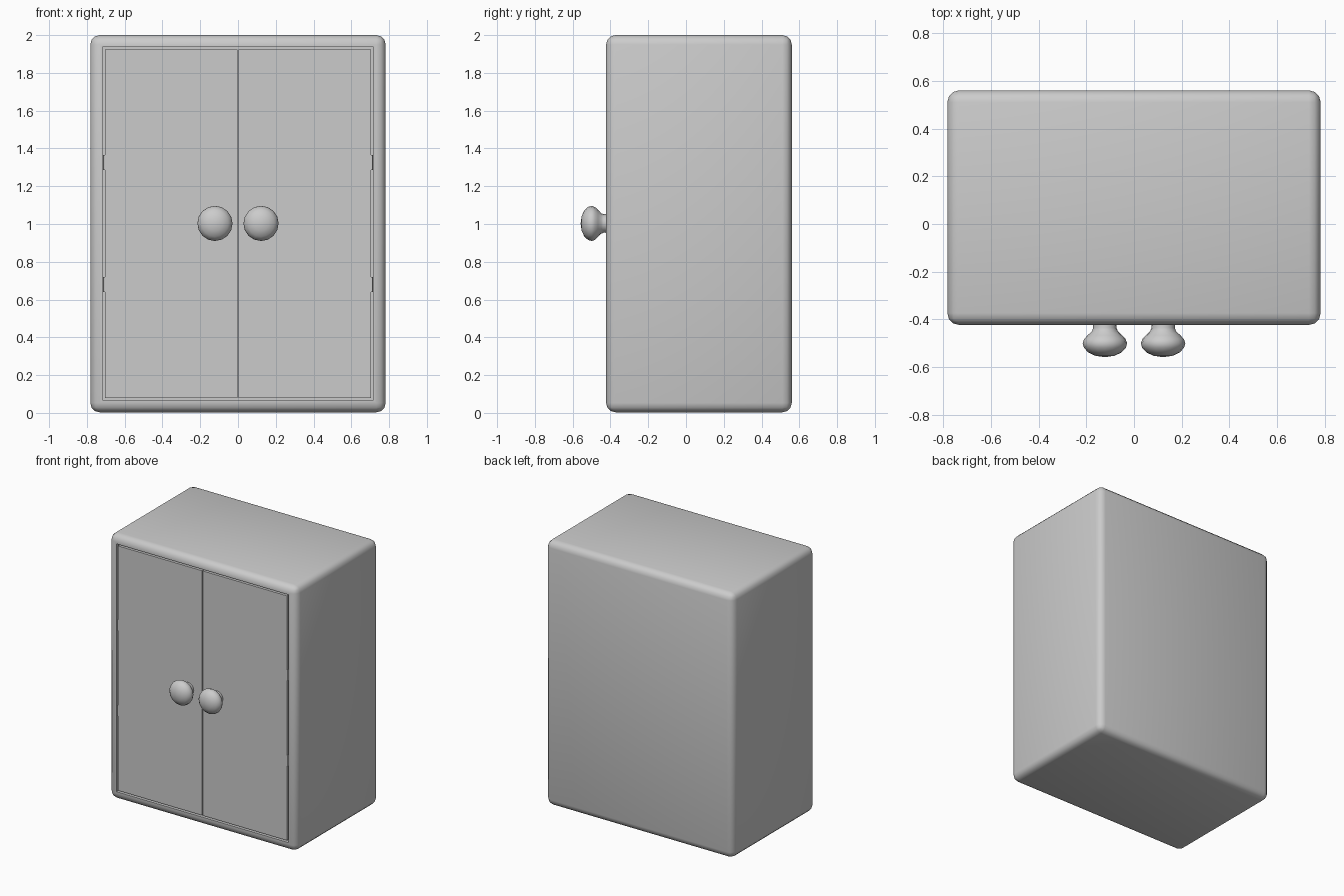
import bpy, bmesh, math
from mathutils import Matrix, Vector

if "Cube" in bpy.data.objects:
    bpy.data.objects.remove(bpy.data.objects["Cube"])

FRONT, BACK, HALF_W, HEIGHT = -0.423, 0.56, 0.782, 2.0


def box(bm, lo, hi):
    lo, hi = Vector(lo), Vector(hi)
    m = Matrix.Translation((lo + hi) / 2) @ Matrix.Diagonal((hi - lo).to_4d())
    bmesh.ops.create_cube(bm, size=1, matrix=m)


def finish(bm, name):
    bmesh.ops.recalc_face_normals(bm, faces=bm.faces)
    mesh = bpy.data.meshes.new(name)
    bm.to_mesh(mesh)
    bm.free()
    obj = bpy.data.objects.new(name, mesh)
    bpy.context.collection.objects.link(obj)
    bpy.ops.object.select_all(action='DESELECT')
    obj.select_set(True)
    bpy.context.view_layer.objects.active = obj
    bpy.ops.object.shade_smooth_by_angle(angle=math.radians(40))
    return obj


# Carcass: rounded box, hollowed from the front
bm = bmesh.new()
box(bm, (-HALF_W, FRONT, 0.003), (HALF_W, BACK, HEIGHT))
bmesh.ops.bevel(bm, geom=bm.edges[:], offset=0.05, segments=3, profile=0.5,
                affect='EDGES')
face = min(bm.faces, key=lambda f: f.calc_center_median().y)
bmesh.ops.inset_region(bm, faces=[face], thickness=0.02)
cavity = bmesh.ops.extrude_discrete_faces(bm, faces=[face])['faces'][0]
bmesh.ops.translate(bm, verts=cavity.verts, vec=(0, 0.91, 0))
finish(bm, "cabinet_body")

# Knob profile: (radius, y) from the door outwards
KNOB = [(0.050, -0.41), (0.049, -0.435), (0.054, -0.449), (0.072, -0.466),
        (0.087, -0.482), (0.093, -0.499), (0.088, -0.518), (0.070, -0.538),
        (0.040, -0.552), (0.0, -0.558)]

for side, s in (("left", -1), ("right", 1)):
    # Door panel set flush in the opening
    bm = bmesh.new()
    x0, x1 = sorted((s * 0.0025, s * 0.705))
    box(bm, (x0, FRONT, 0.080), (x1, FRONT + 0.05, 1.924))
    finish(bm, side + "_door")

    # Turned knob
    bm = bmesh.new()
    verts = [bm.verts.new((s * 0.122 + r, y, 1.003)) for r, y in KNOB]
    edges = [bm.edges.new(p) for p in zip(verts, verts[1:])]
    bmesh.ops.spin(bm, geom=verts + edges, cent=(s * 0.122, 0, 1.003),
                   axis=(0, 1, 0), angle=math.tau, steps=16)
    bmesh.ops.remove_doubles(bm, verts=bm.verts, dist=0.0005)
    finish(bm, side + "_knob")

    # Small hinge barrels hidden in the door gap
    bm = bmesh.new()
    for z in (0.68, 1.325):
        bmesh.ops.create_cone(bm, cap_ends=True, segments=12, radius1=0.006,
                              radius2=0.006, depth=0.08,
                              matrix=Matrix.Translation((s * 0.708, FRONT + 0.008, z)))
    finish(bm, side + "_hinges")
